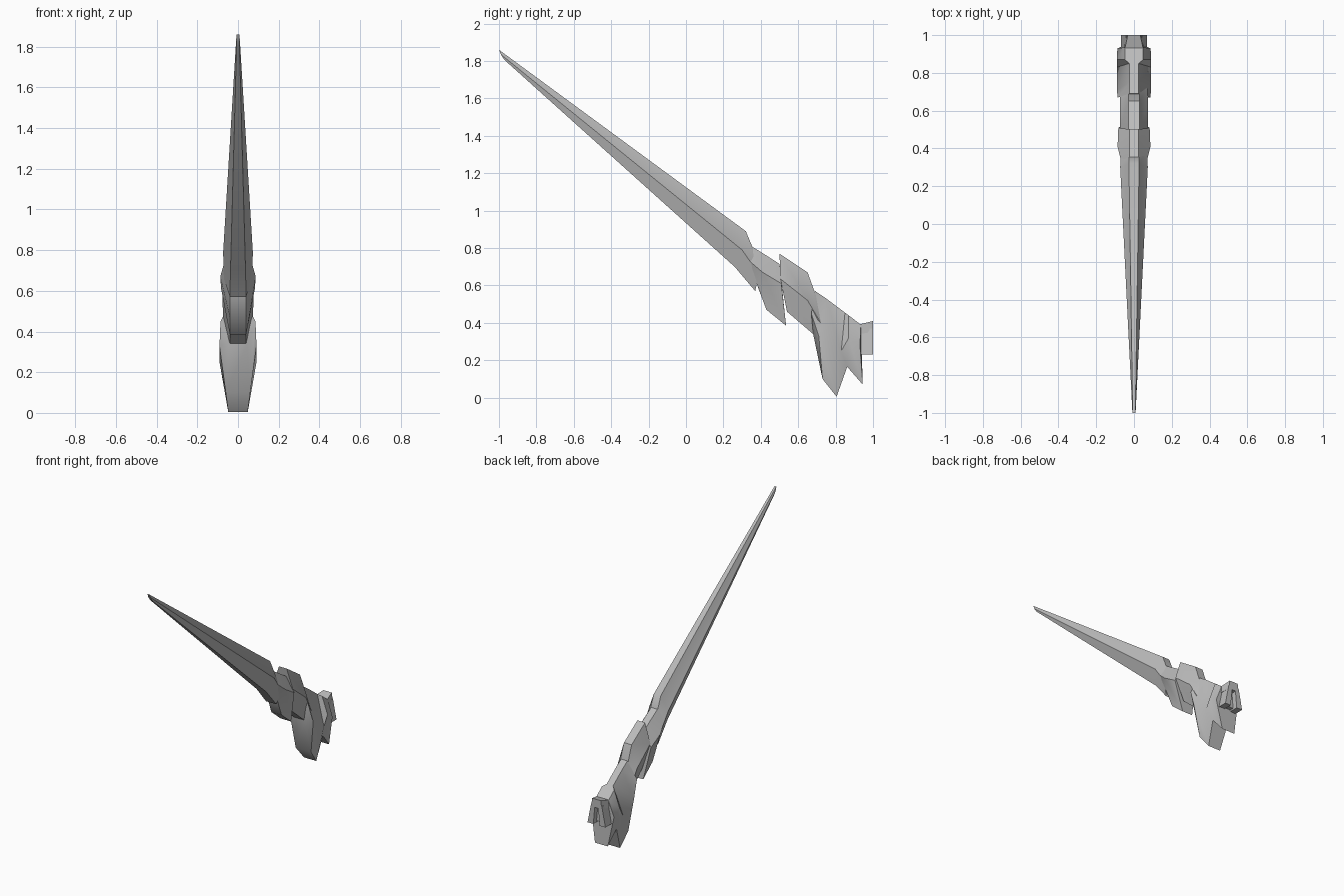
import bpy, bmesh, math

cube = bpy.data.objects.get("Cube")
if cube:
    bpy.data.objects.remove(cube, do_unlink=True)

grey = bpy.data.materials.new("plain grey")
grey.use_nodes = True
GREY = (0.5, 0.5, 0.5, 1)
grey.diffuse_color = GREY
grey.node_tree.nodes["Principled BSDF"].inputs["Base Color"].default_value = GREY


def finish(name, bm, angle=42):
    bmesh.ops.recalc_face_normals(bm, faces=bm.faces)
    mesh = bpy.data.meshes.new(name)
    bm.to_mesh(mesh)
    bm.free()
    mesh.materials.append(grey)
    ob = bpy.data.objects.new(name, mesh)
    bpy.context.collection.objects.link(ob)
    bpy.ops.object.select_all(action='DESELECT')
    ob.select_set(True)
    bpy.context.view_layer.objects.active = ob
    bpy.ops.object.shade_smooth_by_angle(angle=math.radians(angle))
    return ob


def loft(name, stations, angle=42):
    """Symmetric body; each station lists (y, z, half width) from top to bottom."""
    bm = bmesh.new()
    rings = []
    for st in stations:
        pts = [(w, y, z) for y, z, w in st] + [(-w, y, z) for y, z, w in reversed(st)]
        rings.append([bm.verts.new(p) for p in pts])
    n = len(rings[0])
    for a, b in zip(rings, rings[1:]):
        for i in range(n):
            j = (i + 1) % n
            bm.faces.new((a[i], a[j], b[j], b[i]))
    bm.faces.new(rings[0])
    bm.faces.new(rings[-1][::-1])
    return finish(name, bm, angle)


# Long tapering spike
loft("spike", [
    [(-1.0, 1.86, .007), (-.99, 1.835, .009), (-.97, 1.805, .007)],
    [(.32, .89, .027), (.30, .79, .073), (.26, .70, .037)],
    [(.37, .77, .027), (.39, .66, .070), (.37, .57, .040)]])

# Flared collar behind the spike, with its lower guard
loft("collar", [
    [(.35, .81, .025), (.34, .73, .070), (.385, .59, .038)],
    [(.43, .76, .025), (.41, .67, .087), (.43, .47, .040)],
    [(.50, .715, .025), (.51, .61, .083), (.535, .385, .040)]])

# Middle joint
loft("middle_joint", [
    [(.50, .77, .030), (.505, .635, .075), (.54, .46, .035)],
    [(.65, .67, .030), (.65, .52, .075), (.68, .34, .040)],
    [(.73, .45, .030), (.72, .40, .070), (.73, .31, .040)]], 30)

# Base block with the downward fin
loft("base", [
    [(.69, .57, .025), (.67, .45, .086), (.68, .34, .045)],
    [(.75, .53, .025), (.71, .33, .091), (.73, .10, .060)],
    [(.85, .455, .025), (.83, .25, .091), (.805, .005, .048)],
    [(.87, .44, .048), (.87, .32, .091), (.862, .165, .060)],
    [(.935, .39, .048), (.93, .28, .088), (.945, .07, .050)]])

# Rear socket: core, lid and two flared pillars with a groove between
loft("socket_core", [
    [(.90, .38, .035), (.90, .24, .055)],
    [(.965, .38, .030), (.965, .24, .055)]])
loft("socket_lid", [
    [(.92, .39, .050), (.92, .34, .055)],
    [(1.0, .41, .033), (1.0, .35, .042)]])

bm = bmesh.new()
bmesh.ops.create_cube(bm, size=1)
for v in bm.verts:
    top, outer, back = v.co.z > 0, v.co.x > 0, v.co.y > 0
    x = (.042 if top else .070) if outer else (.012 if top else .025)
    v.co = (x, 1.0 if back else .91, .37 if top else .23)
pillars = finish("socket_pillars", bm)
pillars.modifiers.new("Mirror", 'MIRROR')
